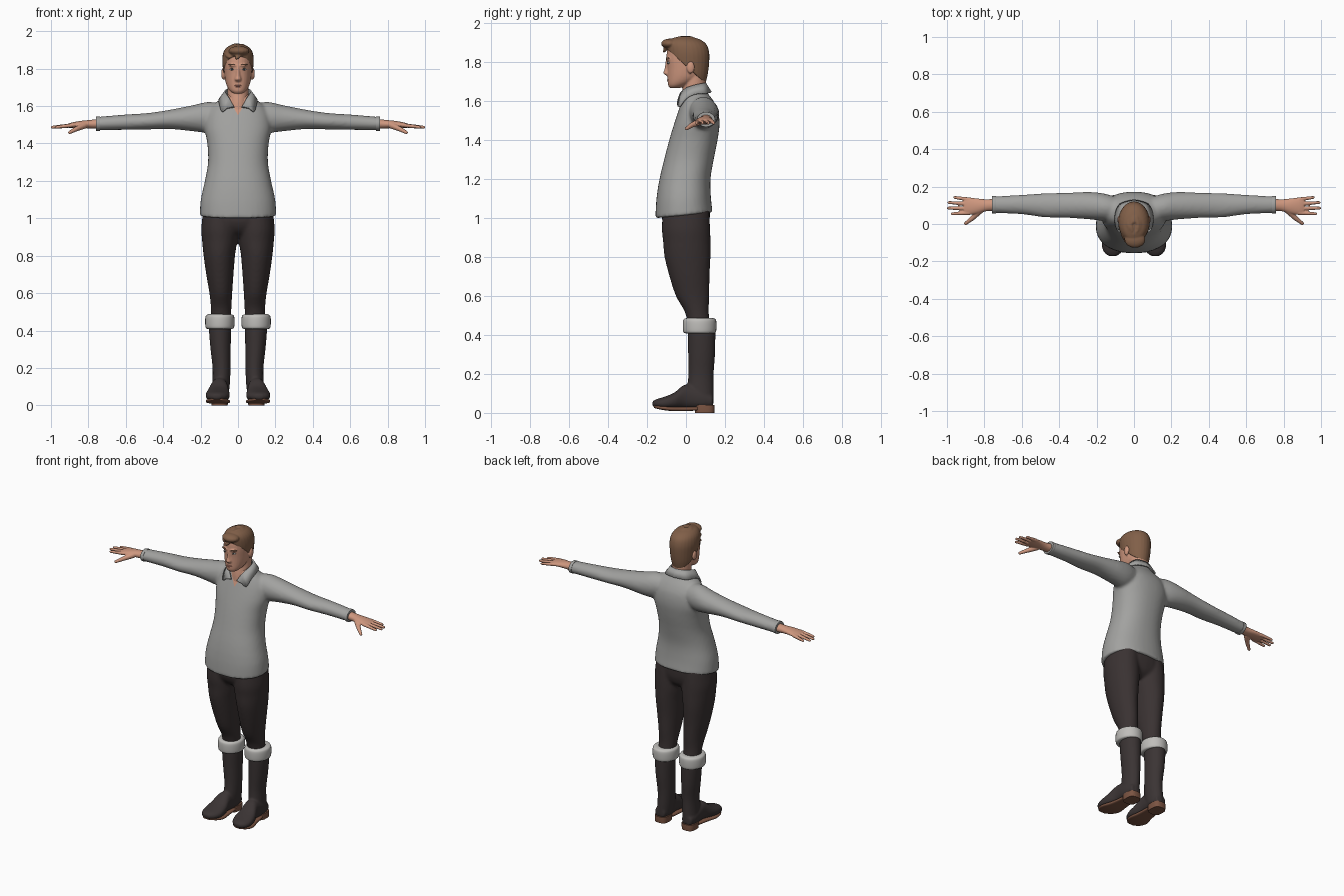
import bpy, bmesh, math, random
from mathutils import Vector, Matrix

if "Cube" in bpy.data.objects:
    bpy.data.objects.remove(bpy.data.objects["Cube"])

random.seed(4)


def material(name, r, g, b):
    m = bpy.data.materials.new(name)
    m.diffuse_color = (r, g, b, 1)
    m.use_nodes = True
    m.node_tree.nodes["Principled BSDF"].inputs["Base Color"].default_value = m.diffuse_color
    return m


SKIN = material("skin", .62, .31, .21)
SHIRT = material("shirt grey", .36, .36, .35)
FUR = material("cuff light grey", .52, .51, .49)
CLOTH = material("trouser dark brown", .042, .032, .032)
LEATHER = material("boot dark brown", .043, .034, .034)
SOLE = material("sole brown", .2, .09, .055)
HAIR = material("hair brown", .22, .115, .065)
LIP = material("lip", .5, .2, .15)
WHITE = material("eye white", .6, .58, .55)
IRIS = material("iris dark", .04, .05, .05)


# ---------- helpers ----------
def spline(rows, k=4):
    """Catmull-Rom through rows of numbers."""
    out, n = [], len(rows)
    for i in range(n - 1):
        quad = [rows[max(0, min(n - 1, i + j))] for j in (-1, 0, 1, 2)]
        for s in range(k):
            t = s / k
            out.append([.5 * (2 * b + (c - a) * t + (2 * a - 5 * b + 4 * c - d) * t * t
                              + (3 * b - a - 3 * c + d) * t ** 3) for a, b, c, d in zip(*quad)])
    return out + [list(rows[-1])]


def loft(bm, axis, rows, p=2.0, n=28, side=1):
    """Rows are (position, centre a, centre b, radius a, radius b) along an axis."""
    rings = []
    for t, a, b, ra, rb in spline(rows):
        ring = []
        for i in range(n):
            w = math.tau * i / n
            c, s = math.cos(w), math.sin(w)
            u = a + ra * math.copysign(abs(c) ** (2 / p), c)
            v = b + rb * math.copysign(abs(s) ** (2 / p), s)
            co = {'x': (t, u, v), 'y': (u, t, v), 'z': (u, v, t)}[axis]
            ring.append(bm.verts.new((co[0] * side, co[1], co[2])))
        rings.append(ring)
    for r, q in zip(rings, rings[1:]):
        for i in range(n):
            bm.faces.new((r[i], r[(i + 1) % n], q[(i + 1) % n], q[i]))
    bm.faces.new(rings[0])
    bm.faces.new(rings[-1])


def ball(bm, c, r, rot=None):
    m = Matrix.Translation(c) @ (rot or Matrix()) @ Matrix.Diagonal((*r, 1))
    bmesh.ops.create_uvsphere(bm, u_segments=16, v_segments=10, radius=1, matrix=m)


def finger(bm, a, b, r1, r2):
    a, b = Vector(a), Vector(b)
    m = Matrix.Translation((a + b) / 2) @ (b - a).to_track_quat('Z', 'Y').to_matrix().to_4x4()
    bmesh.ops.create_cone(bm, cap_ends=True, segments=14, radius1=r1, radius2=r2,
                          depth=(b - a).length, matrix=m)
    ball(bm, b, (r2, r2, r2))


def finish(name, bm, mat, mirror=False, fuse=0, smooth=3):
    """Make the object; fuse > 0 blends overlapping shells at that voxel size."""
    bmesh.ops.recalc_face_normals(bm, faces=bm.faces[:])
    me = bpy.data.meshes.new(name)
    bm.to_mesh(me)
    bm.free()
    ob = bpy.data.objects.new(name, me)
    bpy.context.collection.objects.link(ob)
    if fuse:
        rm = ob.modifiers.new("fuse", 'REMESH')
        rm.mode, rm.voxel_size = 'VOXEL', fuse
        sm = ob.modifiers.new("blend", 'SMOOTH')
        sm.factor, sm.iterations = .5, smooth
        dg = bpy.context.evaluated_depsgraph_get()
        baked = bpy.data.meshes.new_from_object(ob.evaluated_get(dg))
        ob.modifiers.clear()
        ob.data = me = baked
    me.materials.clear()
    me.materials.append(mat)
    for f in me.polygons:
        f.use_smooth = True
        f.material_index = 0
    if not fuse:
        me.set_sharp_from_angle(angle=math.radians(50))
    if mirror:
        ob.modifiers.new("mirror", 'MIRROR')
    return ob


# ---------- shirt: torso and sleeves blended ----------
bm = bmesh.new()
loft(bm, 'z', [(1.015, 0, -.01, .205, .147), (1.10, 0, -.012, .199, .14), (1.2, 0, -.005, .177, .131),
               (1.3, 0, .015, .16, .127), (1.4, 0, .038, .164, .124), (1.48, 0, .055, .178, .117),
               (1.55, 0, .063, .17, .102), (1.6, 0, .06, .14, .082), (1.64, 0, .05, .09, .062),
               (1.665, 0, .05, .06, .05)], p=2.25, n=40)
for s in (1, -1):
    loft(bm, 'x', [(.08, .08, 1.545, .06, .068), (.16, .09, 1.54, .073, .082), (.24, .098, 1.535, .073, .07),
                   (.36, .1, 1.529, .067, .052), (.48, .1, 1.519, .064, .044), (.6, .104, 1.514, .052, .041),
                   (.755, .103, 1.506, .044, .036)], side=s)
shirt = finish("shirt", bm, SHIRT, fuse=.01, smooth=4)
shirt.data.materials.append(SKIN)
bm = bmesh.new()
bm.from_mesh(shirt.data)
for v in bm.verts:  # hem hangs lower at the front
    v.co.z += .1 * v.co.y * max(0, min(1, (1.15 - v.co.z) / .13))
for s in (1, -1):  # open neckline in skin colour, cut along a V
    near = [f for f in bm.faces if f.calc_center_median().z > 1.5 and abs(f.calc_center_median().x) < .12
            and f.calc_center_median().y < .05]
    geo = set(near) | {e for f in near for e in f.edges} | {v for f in near for v in f.verts}
    bmesh.ops.bisect_plane(bm, geom=list(geo), plane_co=(0, 0, 1.55), plane_no=(s, 0, -.55))
for f in bm.faces:
    c = f.calc_center_median()
    if c.y < .03 and c.z > 1.55 and abs(c.x) < .55 * (c.z - 1.55):
        f.material_index = 1
bm.to_mesh(shirt.data)
bm.free()

# sleeve ends
bm = bmesh.new()
loft(bm, 'x', [(.738, .103, 1.506, .046, .038), (.748, .103, 1.506, .047, .039), (.758, .103, 1.506, .046, .038)])
finish("sleeve_cuff", bm, SHIRT, mirror=True)

# folded collar: each row is top edge then lower edge, from back to front tip
bm = bmesh.new()
rows = spline([(0, .1, 1.69, 0, .128, 1.645), (.05, .085, 1.69, .075, .105, 1.64),
               (.067, .04, 1.68, .1, .045, 1.635), (.062, 0, 1.665, .098, -.002, 1.61),
               (.045, -.027, 1.64, .085, -.035, 1.57), (.02, -.042, 1.595, .055, -.043, 1.592)])
edge = [(bm.verts.new(r[:3]), bm.verts.new(r[3:])) for r in rows]
for (a, b), (c, d) in zip(edge, edge[1:]):
    bm.faces.new((a, b, d, c))
collar = finish("collar", bm, SHIRT, mirror=True)
sol = collar.modifiers.new("cloth", 'SOLIDIFY')
sol.thickness, sol.offset = .009, 0

# ---------- head, neck, nose and ears ----------
bm = bmesh.new()
loft(bm, 'z', [(1.667, 0, -.057, .024, .025), (1.68, 0, -.045, .042, .046), (1.70, 0, -.025, .056, .069),
               (1.73, 0, -.005, .067, .09), (1.77, 0, .002, .073, .098), (1.82, 0, .003, .076, .103),
               (1.87, 0, .005, .074, .1), (1.905, 0, .005, .06, .08), (1.92, 0, .005, .035, .05)], p=2.15)
loft(bm, 'z', [(1.56, 0, .02, .055, .05), (1.62, 0, .035, .055, .06), (1.68, 0, .044, .057, .058),
               (1.75, 0, .045, .058, .058)])
loft(bm, 'z', [(1.731, 0, -.092, .012, .008), (1.743, 0, -.096, .018, .021), (1.76, 0, -.093, .013, .018),
               (1.80, 0, -.092, .008, .014), (1.818, 0, -.092, .007, .009)], n=16)
for s in (1, -1):
    ball(bm, (.079 * s, .024, 1.773), (.011, .02, .032))
    ball(bm, (.02 * s, -.088, 1.818), (.03, .016, .008))
finish("head", bm, SKIN, fuse=.005, smooth=2)

# facial details
bm = bmesh.new()
ball(bm, (.032, -.0885, 1.797), (.013, .007, .006))
finish("eye", bm, WHITE, mirror=True)
bm = bmesh.new()
ball(bm, (.032, -.094, 1.797), (.0055, .003, .0055))
finish("iris", bm, IRIS, mirror=True)
bm = bmesh.new()
ball(bm, (.034, -.0945, 1.821), (.02, .008, .0035), Matrix.Rotation(.3, 4, 'Z'))
finish("eyebrow", bm, HAIR, mirror=True)
bm = bmesh.new()
ball(bm, (0, -.09, 1.709), (.02, .008, .004))
ball(bm, (0, -.088, 1.702), (.017, .008, .005))
finish("lips", bm, LIP)

# ---------- hair: sliced cap, quiff and swept locks ----------
bm = bmesh.new()
loft(bm, 'z', [(1.69, 0, .04, .054, .06), (1.74, 0, .02, .073, .092), (1.80, 0, .014, .081, .105),
               (1.85, 0, .01, .084, .109), (1.89, 0, .003, .077, .103), (1.915, 0, -.005, .058, .08),
               (1.928, 0, -.01, .03, .045)])
bmesh.ops.bisect_plane(bm, geom=bm.verts[:] + bm.edges[:] + bm.faces[:], plane_co=(0, -.1, 1.87),
                       plane_no=(0, -.18, -.2), clear_outer=True)
bmesh.ops.holes_fill(bm, edges=bm.edges[:], sides=0)
ball(bm, (.005, -.083, 1.895), (.056, .045, .026))
for i in range(44):
    a, e = i * 2.4, random.uniform(.38, 1.3)
    nrm = Vector((math.cos(a) * math.cos(e), math.sin(a) * math.cos(e), math.sin(e)))
    pos = Vector((.078 * nrm.x, .108 * nrm.y - .006, 1.83 + .098 * nrm.z))
    flow = Vector((random.uniform(-.5, .3), -1, .1))
    flow = (flow - nrm * flow.dot(nrm)).normalized()
    rot = Matrix((flow.cross(nrm), flow, nrm)).transposed().to_4x4()
    ball(bm, pos, (.012, .032, .009), rot)
finish("hair", bm, HAIR, fuse=.0045, smooth=1)

# ---------- hands ----------
bm = bmesh.new()
loft(bm, 'x', [(.74, .103, 1.505, .033, .027), (.79, .1, 1.503, .032, .023), (.84, .096, 1.502, .041, .019),
               (.885, .095, 1.498, .047, .015), (.908, .095, 1.495, .043, .011)])
for y0, y1, x in ((.131, .142, .958), (.107, .115, .989), (.083, .085, .993), (.059, .055, .972)):
    finger(bm, (.88, y0, 1.498), (x, y1, 1.487), .0115, .008)
finger(bm, (.82, .075, 1.497), (.865, .03, 1.477), .018, .013)
finger(bm, (.865, .03, 1.477), (.9, .003, 1.459), .013, .009)
finish("hand", bm, SKIN, mirror=True, fuse=.004, smooth=2)

# ---------- trousers ----------
bm = bmesh.new()
loft(bm, 'z', [(1.05, 0, 0, .186, .122), (.98, 0, 0, .184, .121), (.93, 0, .005, .13, .1),
               (.90, 0, .01, .06, .06)], p=2.3)
for s in (1, -1):
    loft(bm, 'z', [(1.05, .095, 0, .09, .118), (.95, .098, .0, .098, .124), (.88, .098, .004, .094, .122),
                   (.8, .1, .008, .084, .118), (.7, .097, .018, .073, .103), (.6, .092, .034, .061, .086),
                   (.52, .09, .055, .055, .062), (.45, .092, .068, .053, .056)], side=s)
finish("trousers", bm, CLOTH, fuse=.01, smooth=3)

# ---------- boots ----------
bm = bmesh.new()
loft(bm, 'z', [(.46, .096, .08, .057, .07), (.4, .096, .08, .059, .071), (.3, .093, .08, .054, .069),
               (.2, .088, .077, .048, .065), (.12, .09, .075, .047, .067), (.05, .096, .082, .045, .06)])
loft(bm, 'y', [(.138, .098, .06, .034, .03), (.08, .098, .07, .045, .05), (0, .1, .084, .046, .062),
               (-.06, .106, .062, .061, .042), (-.11, .109, .051, .064, .032), (-.15, .113, .048, .048, .023),
               (-.172, .114, .047, .02, .012)], p=2.3)
finish("boot", bm, LEATHER, mirror=True, fuse=.007, smooth=3)
bm = bmesh.new()
loft(bm, 'y', [(-.163, .114, .033, .028, .008), (-.13, .111, .027, .055, .01), (-.08, .107, .021, .064, .011),
               (-.02, .102, .02, .052, .011), (.06, .098, .022, .042, .01)], p=3.5)
finish("sole", bm, SOLE, mirror=True)
bm = bmesh.new()
loft(bm, 'z', [(0, .098, .096, .043, .05), (.02, .098, .096, .044, .051), (.04, .098, .096, .044, .051)], p=2.8)
finish("heel", bm, SOLE, mirror=True)
bm = bmesh.new()
loft(bm, 'z', [(.408, .097, .07, .062, .07), (.413, .097, .07, .074, .082), (.43, .097, .07, .078, .086),
               (.465, .097, .07, .078, .086), (.481, .097, .07, .073, .081), (.487, .097, .07, .06, .067)])
finish("boot_cuff", bm, FUR, mirror=True)
